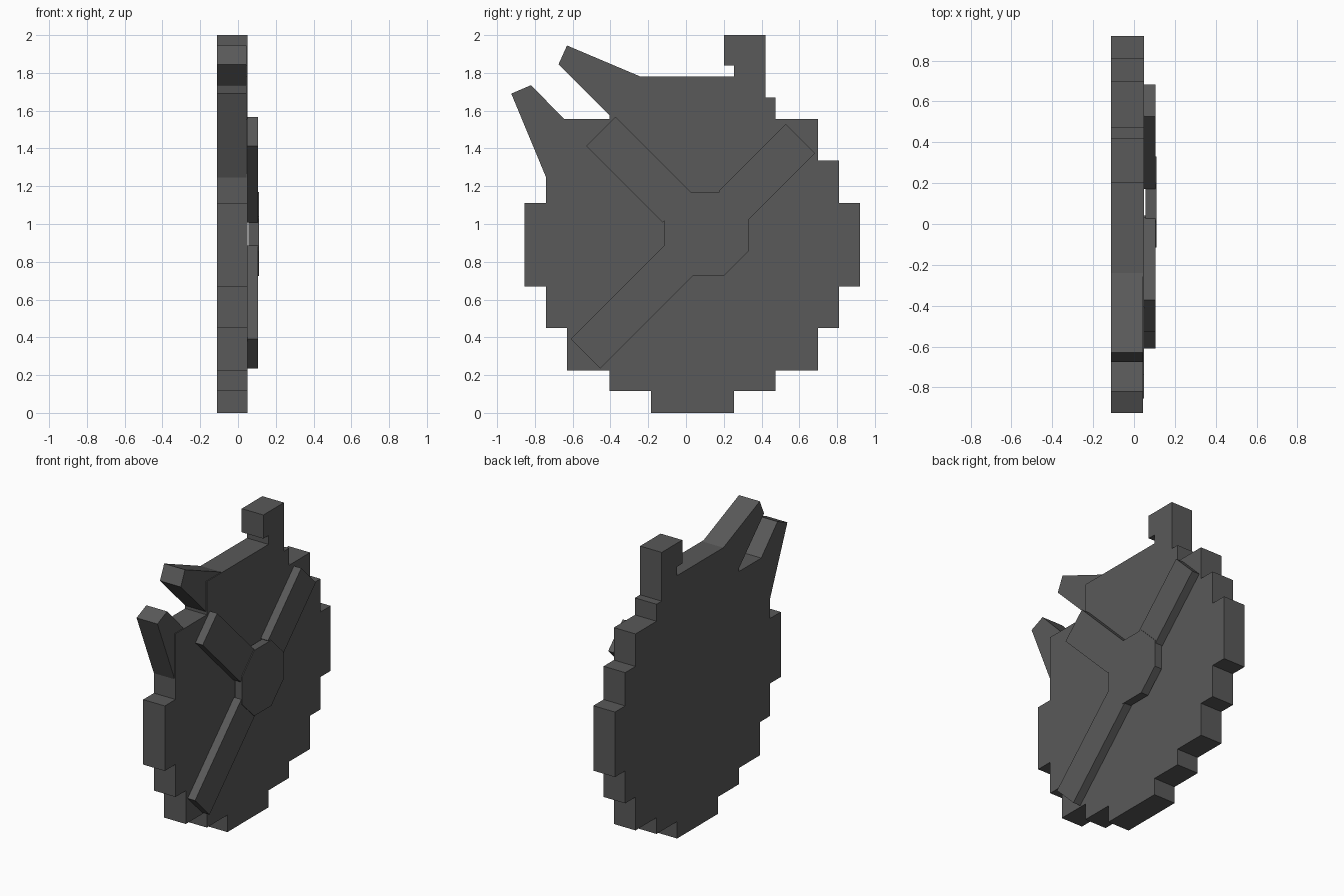
import bpy, bmesh, math

if "Cube" in bpy.data.objects:
    bpy.data.objects.remove(bpy.data.objects["Cube"])

grey = bpy.data.materials.new("dark_grey")
grey.diffuse_color = (0.1, 0.1, 0.1, 1)
grey.use_nodes = True
grey.node_tree.nodes["Principled BSDF"].inputs["Base Color"].default_value = grey.diffuse_color


def slab(name, outline, x0, x1):
    """Extrude a (y, z) outline from x0 to x1."""
    bm = bmesh.new()
    face = bm.faces.new([bm.verts.new((x0, y, z)) for y, z in outline])
    ext = bmesh.ops.extrude_face_region(bm, geom=[face], use_keep_orig=True)
    for v in ext["geom"]:
        if isinstance(v, bmesh.types.BMVert):
            v.co.x = x1
    bmesh.ops.recalc_face_normals(bm, faces=bm.faces)
    me = bpy.data.meshes.new(name)
    bm.to_mesh(me)
    bm.free()
    me.materials.append(grey)
    ob = bpy.data.objects.new(name, me)
    bpy.context.collection.objects.link(ob)
    return ob


BACK, FRONT = -0.112, 0.05

# Stepped round plate with the hooked post on top
slab("plate", [
    (-.185, 0), (.255, 0), (.255, .115), (.475, .115), (.475, .225),
    (.7, .225), (.7, .45), (.81, .45), (.81, .67), (.92, .67),
    (.92, 1.11), (.81, 1.11), (.81, 1.335), (.7, 1.335), (.7, 1.555),
    (.475, 1.555), (.475, 1.67), (.42, 1.67), (.42, 2), (.2, 2),
    (.2, 1.84), (.255, 1.84), (.255, 1.78), (-.405, 1.78),
    (-.405, 1.555), (-.74, 1.555), (-.74, 1.11), (-.855, 1.11),
    (-.855, .67), (-.74, .67), (-.74, .45), (-.63, .45),
    (-.63, .225), (-.405, .225), (-.405, .115), (-.185, .115),
], BACK, FRONT)

# Two bent spikes at the broken corner, slightly thinner than the plate
slab("upper_spike", [(-.24, 1.78), (-.63, 1.945), (-.675, 1.845),
                     (-.405, 1.575), (-.405, 1.78)], BACK, FRONT - .006)
slab("lower_spike", [(-.645, 1.555), (-.82, 1.735), (-.925, 1.69),
                     (-.74, 1.245), (-.74, 1.555)], BACK, FRONT - .006)

# Octagonal hub, standing just clear of the plate
HUB = (.108, .947)
R = .222 / math.cos(math.pi / 8)
slab("hub", [(HUB[0] + R * math.cos((k + .5) * math.pi / 4),
              HUB[1] + R * math.sin((k + .5) * math.pi / 4))
             for k in range(8)], .056, .11)


# Three diagonal spokes, each a bar between two centre points
def spoke(name, a, b, half=.11):
    dy, dz = b[0] - a[0], b[1] - a[1]
    n = math.hypot(dy, dz)
    oy, oz = -dz / n * half, dy / n * half
    slab(name, [(a[0] + oy, a[1] + oz), (a[0] - oy, a[1] - oz),
                (b[0] - oy, b[1] - oz), (b[0] + oy, b[1] + oz)], FRONT, .105)


spoke("upper_left_spoke", (-.45, 1.49), (-.045, 1.085))
spoke("upper_right_spoke", (.605, 1.452), (.25, 1.097))
spoke("lower_left_spoke", (-.532, .313), (-.037, .808))
